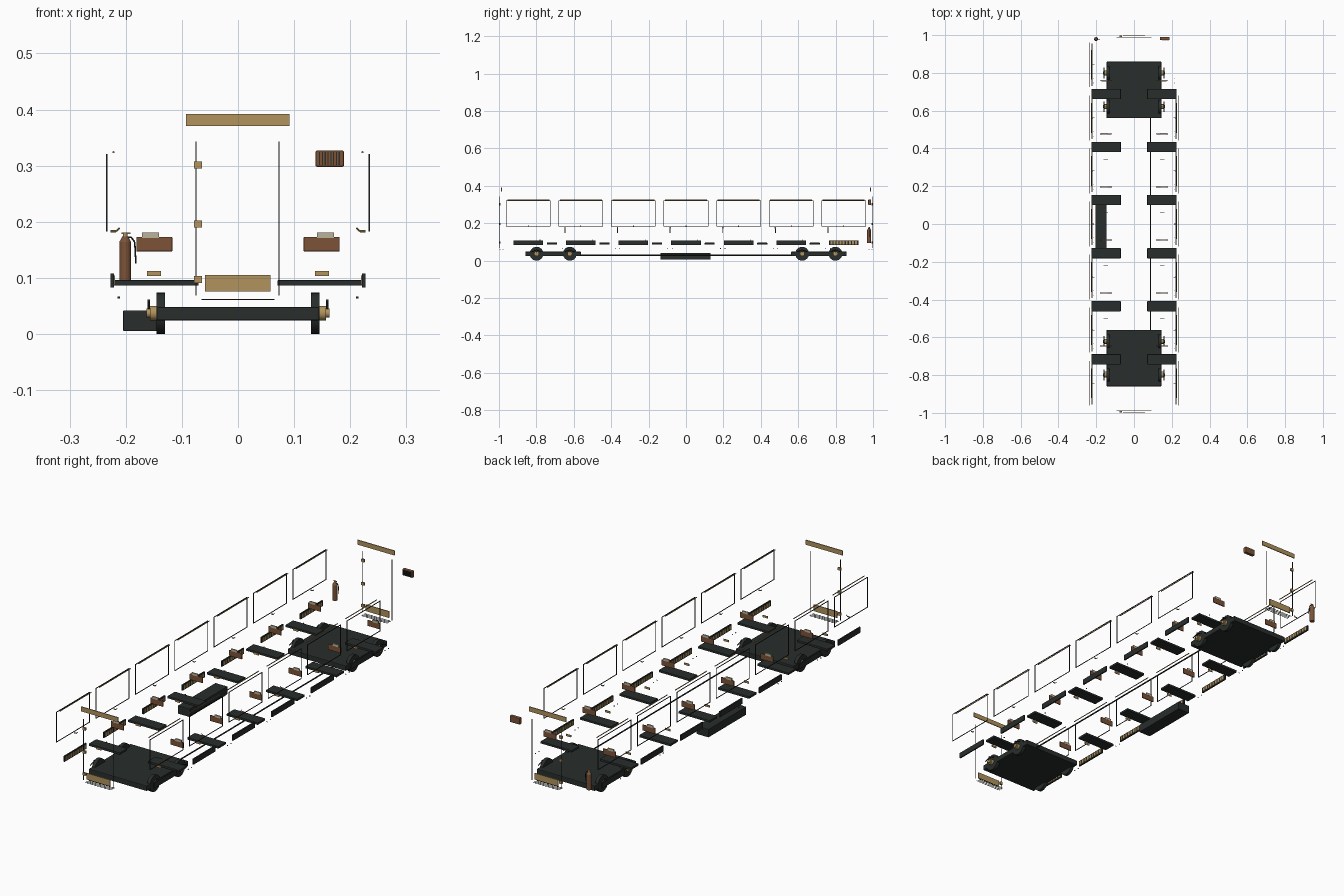
import bpy, bmesh, math
from mathutils import Matrix, Vector

if "Cube" in bpy.data.objects:
    bpy.data.objects.remove(bpy.data.objects["Cube"])


def mat(name, c):
    m = bpy.data.materials.new(name)
    m.diffuse_color = (*c, 1)
    m.use_nodes = True
    m.node_tree.nodes["Principled BSDF"].inputs["Base Color"].default_value = m.diffuse_color
    return m


DARK = mat("dark_iron", (0.021, 0.027, 0.024))
BRASS = mat("brass", (0.44, 0.29, 0.11))
BROWN = mat("brown_leather", (0.2, 0.085, 0.038))
CREAM = mat("cream_cloth", (0.5, 0.45, 0.32))


class Part:
    """Collects boxes and rods into one mesh object."""

    def __init__(self, name, material):
        self.name, self.material, self.bm = name, material, bmesh.new()

    def box(self, x0, x1, y0, y1, z0, z1):
        c = Vector(((x0 + x1) / 2, (y0 + y1) / 2, (z0 + z1) / 2))
        s = Matrix.Diagonal((abs(x1 - x0), abs(y1 - y0), abs(z1 - z0), 1))
        bmesh.ops.create_cube(self.bm, size=1, matrix=Matrix.Translation(c) @ s)

    def rod(self, a, b, r, n=8, r2=None):
        a, b = Vector(a), Vector(b)
        d = b - a
        m = Matrix.Translation((a + b) / 2) @ d.to_track_quat('Z', 'Y').to_matrix().to_4x4()
        bmesh.ops.create_cone(self.bm, cap_ends=True, segments=n, radius1=r,
                              radius2=r if r2 is None else r2, depth=d.length, matrix=m)

    def done(self, bevel=0, smooth=False):
        me = bpy.data.meshes.new(self.name)
        self.bm.to_mesh(me)
        self.bm.free()
        me.materials.append(self.material)
        ob = bpy.data.objects.new(self.name, me)
        bpy.context.collection.objects.link(ob)
        if bevel:
            mod = ob.modifiers.new("bevel", 'BEVEL')
            mod.width, mod.segments = bevel, 2
        if smooth:
            bpy.ops.object.select_all(action='DESELECT')
            ob.select_set(True)
            bpy.context.view_layer.objects.active = ob
            bpy.ops.object.shade_smooth_by_angle(angle=math.radians(35))
        return ob


PITCH = 0.281
BAYS = [(i - 3) * PITCH for i in range(7)]
SIDES = (-1, 1)

# bogies: frame plates, wheels, axle boxes, spring bars
frame, wheels = Part("bogie_frame", DARK), Part("wheels", DARK)
hubs, brakes = Part("axle_boxes", BRASS), Part("spring_bars", DARK)
for e in SIDES:
    yc = e * 0.71
    frame.box(-0.145, 0.145, yc - 0.149, yc + 0.149, 0.024, 0.048)
    for dy in (-0.089, 0.089):
        y = yc + dy
        wheels.rod((-0.13, y, 0.037), (0.13, y, 0.037), 0.007)
        for s in SIDES:
            wheels.rod((s * 0.13, y, 0.037), (s * 0.145, y, 0.037), 0.037, 24)
            hubs.rod((s * 0.145, y, 0.037), (s * 0.157, y, 0.037), 0.013, 16)
            hubs.rod((s * 0.157, y, 0.037), (s * 0.163, y, 0.037), 0.008, 12)
            for k in SIDES:
                brakes.rod((s * 0.159, y, 0.057), (s * 0.159, y + k * 0.028, 0.047), 0.002)
            brakes.box(s * 0.157, s * 0.161, y - 0.003, y + 0.003, 0.031, 0.061)
frame.done(0.003)
for p in (wheels, hubs):
    p.done(smooth=True)
brakes.done()

# battery box and long pipe under the floor
p = Part("underfloor_box", DARK)
p.box(-0.205, -0.145, -0.137, 0.132, 0.005, 0.042)
p.done(0.002)
p = Part("underfloor_pipe", DARK)
p.rod((0.087, -0.6, 0.029), (0.087, 0.6, 0.029), 0.003)
p.done(smooth=True)

# seats: cushion, back, head cloth, brass number plate, foot stud
cushion, back = Part("seat_cushions", DARK), Part("seat_backs", BROWN)
cloth, plate = Part("head_cloths", CREAM), Part("seat_plates", BRASS)
studs = Part("floor_studs", DARK)
for i in range(6):
    y = (i - 2.5) * PITCH - 0.014
    for s in SIDES:
        cushion.box(s * 0.07, s * 0.226, y - 0.027, y + 0.027, 0.086, 0.096)
        yb = y + 0.07
        back.box(s * 0.117, s * 0.181, yb - 0.0025, yb + 0.0025, 0.147, 0.173)
        cloth.box(s * 0.141, s * 0.171, yb - 0.003, yb + 0.003, 0.171, 0.181)
        yp = y - 0.064
        plate.box(s * 0.137, s * 0.162, yp - 0.0015, yp + 0.0015, 0.103, 0.112)
        for k in SIDES:
            yk = yb + k * 0.012
            studs.box(s * 0.2105, s * 0.2145, yk - 0.0015, yk + 0.0015, 0.0635, 0.0665)
cushion.done(0.0015)
back.done(0.0015)
for p in (cloth, plate, studs):
    p.done()

# side bays: window frames, curtain rods, sill handles, heater panels
win, rods = Part("window_frames", DARK), Part("curtain_rods", BRASS)
sill, heat = Part("window_handles", BRASS), Part("heater_panels", DARK)
slats = Part("heater_slats", BRASS)
for s in SIDES:
    for i, y in enumerate(BAYS):
        if s == 1 and i == 6:
            continue  # open bay
        x0, x1, h, t = s * 0.2325, s * 0.235, 0.119, 0.0025
        win.box(x0, x1, y - h, y + h, 0.183, 0.183 + t)
        win.box(x0, x1, y - h, y + h, 0.318, 0.318 + t)
        for k in SIDES:
            win.box(x0, x1, y + k * h, y + k * (h - t), 0.183 + t, 0.318)
        rods.rod((s * 0.222, y - 0.112, 0.324), (s * 0.222, y + 0.112, 0.324), 0.002)
        sill.rod((s * 0.211, y, 0.189), (s * 0.217, y, 0.183), 0.0015)
        sill.rod((s * 0.217, y, 0.183), (s * 0.227, y, 0.183), 0.0025)
        heat.box(s * 0.221, s * 0.227, y - 0.079, y + 0.079, 0.083, 0.108)
        for k in range(9):
            ys = y + (k - 4) * 0.0165
            slats.box(s * 0.2195, s * 0.2215, ys - 0.005, ys + 0.005, 0.087, 0.104)
for p in (win, rods, sill, heat, slats):
    p.done()

# end doors: poles, hinges, header board, sill plate, step grating
poles, hinge = Part("door_poles", DARK), Part("door_hinges", BRASS)
head, kick = Part("door_headers", BRASS), Part("door_kick_plates", BRASS)
grate = Part("step_gratings", DARK)
for e in SIDES:
    y = e * 0.995
    for x in (-0.075, 0.073):
        poles.box(x - 0.001, x + 0.001, y - 0.001, y + 0.001, 0.069, 0.343)
    for z in (0.097, 0.196, 0.301):
        hinge.box(-0.078, -0.064, y - 0.004, y + 0.004, z - 0.006, z + 0.006)
    head.box(-0.093, 0.092, e * 0.984, e * 0.988, 0.371, 0.392)
    kick.box(-0.059, 0.058, e * 0.994, e * 0.998, 0.076, 0.105)
    for k in range(4):
        yy = e * (0.974 + k * 0.008)
        grate.box(-0.065, 0.065, yy - 0.001, yy + 0.001, 0.0605, 0.062)
for p in (poles, hinge, head, kick, grate):
    p.done()

# fire extinguisher: bottle, brass valve, hose
x, y = -0.201, 0.979
p = Part("extinguisher_bottle", BROWN)
p.rod((x, y, 0.094), (x, y, 0.164), 0.0105, 20)
p.rod((x, y, 0.164), (x, y, 0.174), 0.0105, 20, 0.005)
p.done(smooth=True)
p = Part("extinguisher_valve", BRASS)
p.rod((x, y, 0.173), (x, y, 0.18), 0.004, 12)
p.box(x - 0.007, x + 0.009, y - 0.002, y + 0.002, 0.178, 0.181)
p.done()
p = Part("extinguisher_hose", DARK)
pts = [(x, y, 0.173), (x + 0.011, y, 0.172), (x + 0.017, y, 0.164), (x + 0.019, y, 0.126)]
for a, b in zip(pts, pts[1:]):
    p.rod(a, b, 0.0014)
p.done()

# ribbed wall speaker
p = Part("wall_speaker", BROWN)
p.box(0.138, 0.189, 0.974, 0.99, 0.298, 0.327)
p.done(0.003)
p = Part("speaker_ribs", DARK)
for k in range(8):
    x = 0.1455 + k * 0.005
    p.box(x - 0.001, x + 0.001, 0.9725, 0.975, 0.301, 0.324)
p.done()
